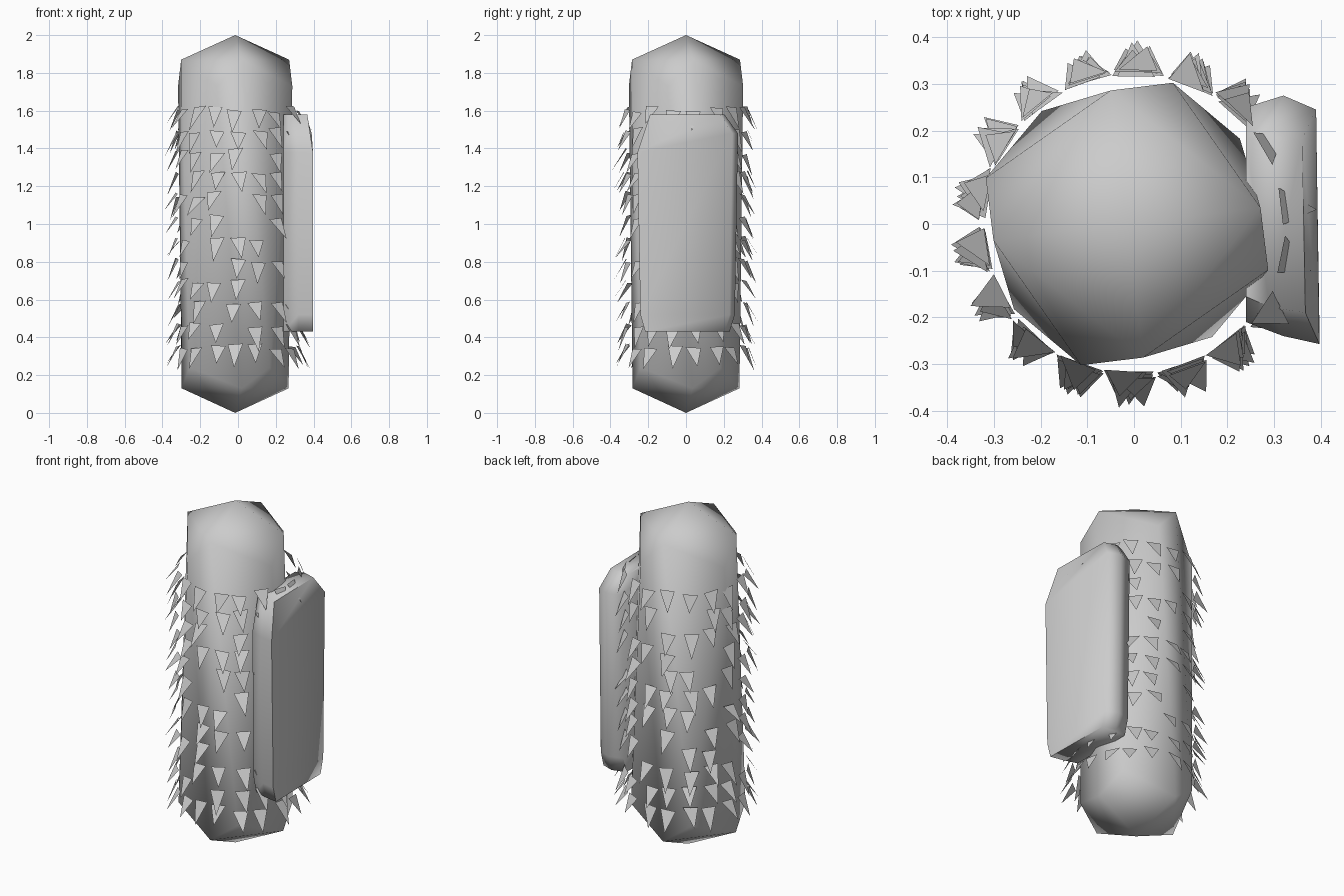
import bpy, bmesh, math, random

if "Cube" in bpy.data.objects:
    bpy.data.objects.remove(bpy.data.objects["Cube"])

random.seed(4)


def finish(name, bm, angle=None):
    if angle:
        bmesh.ops.recalc_face_normals(bm, faces=bm.faces)
    mesh = bpy.data.meshes.new(name)
    bm.to_mesh(mesh)
    bm.free()
    ob = bpy.data.objects.new(name, mesh)
    bpy.context.collection.objects.link(ob)
    if angle:
        bpy.ops.object.select_all(action='DESELECT')
        bpy.context.view_layer.objects.active = ob
        ob.select_set(True)
        bpy.ops.object.shade_smooth_by_angle(angle=math.radians(angle))
    return ob


# Trunk: hull of two pyramid ends whose chamfer points twist from bottom to top
bm = bmesh.new()
CX = -0.015


def trunk_end(tip, corner, low, chamfer_angle, chamfer_r, scale):
    bm.verts.new((CX, 0, tip))
    for k in range(4):
        for angle, r, z in ((97, 0.288, corner), (chamfer_angle, chamfer_r, low)):
            a = math.radians(angle + 90 * k)
            bm.verts.new((CX + r * scale * math.cos(a), r * scale * math.sin(a), z))


trunk_end(2.0, 1.87, 1.73, 162, 0.318, 1.0)
trunk_end(0.0, 0.13, 0.24, 127, 0.306, 0.99)
bmesh.ops.convex_hull(bm, input=bm.verts)
finish("trunk", bm, 60)

# Side pack: rounded slab lofted from hexagonal sections (x, y)
bm = bmesh.new()
section = [(0.24, -0.21), (0.32, -0.24), (0.397, -0.257),
           (0.39, 0.245), (0.32, 0.275), (0.24, 0.25)]
# height, width factor, outer inset, extra height on the +y side
levels = [(0.43, 0.84, 0.0, 0.0), (0.52, 0.94, 0.0, 0.0),
          (1.38, 1.0, 0.0, 0.10), (1.58, 0.74, 0.03, 0.0)]
rings = []
for z, s, inset, lift in levels:
    rings.append([bm.verts.new((x - (inset if x > 0.3 else 0), y * s, z + (lift if y > 0 else 0)))
                  for x, y in section])
for a, b in zip(rings, rings[1:]):
    for i in range(6):
        j = (i + 1) % 6
        bm.faces.new((a[i], a[j], b[j], b[i]))
bm.faces.new(rings[0])
bm.faces.new(rings[-1])
finish("side_pack", bm, 75)

# Spines: downward triangular flaps in 18 columns, partly missing at random
bm = bmesh.new()
ROWS, COLS = 12, 18
for row in range(ROWS):
    z = 1.61 - row * 0.1145
    for col in range(COLS):
        edge_row = row in (0, ROWS - 1)
        if not edge_row and random.random() > 0.75:
            continue
        a = math.radians(8.5 + 20 * col + random.uniform(-3, 3))
        zt = z + random.uniform(-0.015, 0.015)
        half = 0.041 / 0.325
        length = random.uniform(0.09, 0.125)
        tip_a = a + random.uniform(-0.06, 0.06)
        base = random.uniform(0.318, 0.333)
        pts = [(base, a - half, zt), (base, a + half, zt + random.uniform(-0.01, 0.01)),
               (random.uniform(0.365, 0.395), tip_a, zt - length)]
        bm.faces.new([bm.verts.new((r * math.cos(t), r * math.sin(t), h)) for r, t, h in pts])
finish("spines", bm)
